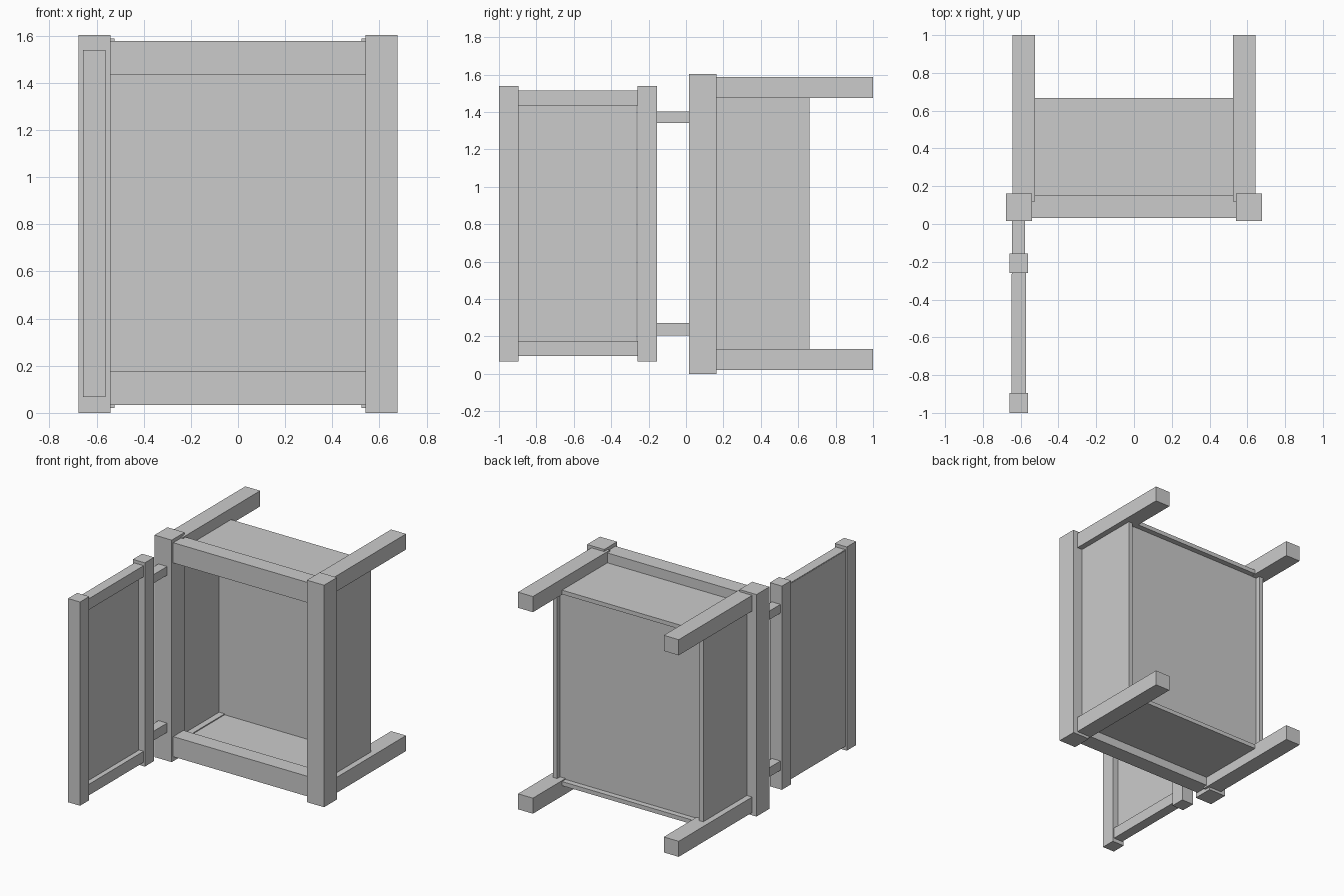
import bpy
import bmesh
from mathutils import Matrix, Vector

if "Cube" in bpy.data.objects:
    bpy.data.objects.remove(bpy.data.objects["Cube"])


def box(name, x, y, z):
    """Box from (min, max) ranges along each axis."""
    bm = bmesh.new()
    size = Vector((x[1] - x[0], y[1] - y[0], z[1] - z[0]))
    mid = Vector((x[0] + x[1], y[0] + y[1], z[0] + z[1])) / 2
    bmesh.ops.create_cube(
        bm, size=1, matrix=Matrix.Translation(mid) @ Matrix.Diagonal((*size, 1)))
    mesh = bpy.data.meshes.new(name)
    bm.to_mesh(mesh)
    bm.free()
    obj = bpy.data.objects.new(name, mesh)
    bpy.context.collection.objects.link(obj)
    return obj


def flip(r, sign):
    """Mirror a range about zero when sign is negative."""
    return r if sign > 0 else (-r[1], -r[0])


# Window frame posts, long wall beams and side lining boards
for side, s in (("left", -1), ("right", 1)):
    box(f"frame_post_{side}", flip((0.54, 0.677), s), (0.015, 0.162), (0, 1.603))
    for level, z in (("lower", (0.02, 0.132)), ("upper", (1.475, 1.588))):
        box(f"{level}_beam_{side}", flip((0.523, 0.642), s), (0.12, 1.0), z)
    box(f"side_board_{side}", flip((0.567, 0.60), s), (0.13, 0.66), (0.125, 1.48))

# Frame rails
for level, z in (("bottom", (0.033, 0.178)), ("top", (1.432, 1.578))):
    box(f"frame_rail_{level}", (-0.545, 0.545), (0.032, 0.15), z)

# Top and bottom lining boards, overhanging the recessed back board
for level, z in (("bottom", (0.095, 0.125)), ("top", (1.477, 1.507))):
    box(f"{level}_board", (-0.55, 0.55), (0.14, 0.667), z)
box("back_board", (-0.567, 0.567), (0.595, 0.627), (0.125, 1.477))

# Open shutter: two posts, two rails and a panel on the outer side
for name, y in (("outer", (-1.0, -0.895)), ("hinge", (-0.26, -0.155))):
    box(f"shutter_post_{name}", (-0.658, -0.562), y, (0.067, 1.538))
for level, z in (("bottom", (0.095, 0.175)), ("top", (1.435, 1.515))):
    box(f"shutter_rail_{level}", (-0.646, -0.572), (-0.90, -0.258), z)
box("shutter_panel", (-0.648, -0.608), (-0.90, -0.265), (0.10, 1.51))

# Hinge blocks joining the shutter to the frame
for level, z in (("lower", (0.205, 0.272)), ("upper", (1.34, 1.403))):
    box(f"hinge_{level}", (-0.646, -0.577), (-0.165, 0.025), z)
